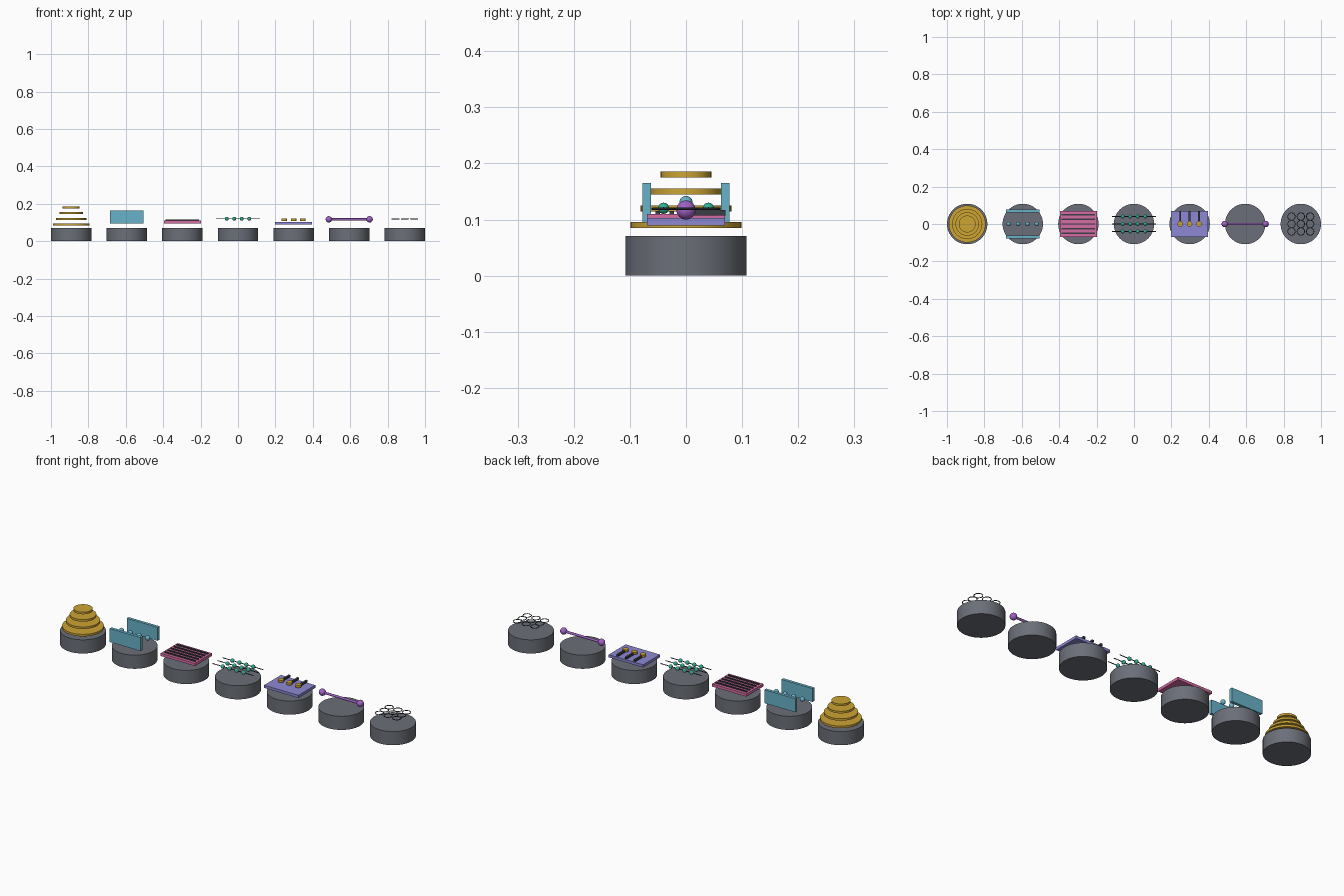
import bpy
from math import radians, pi

if "Cube" in bpy.data.objects:
    bpy.data.objects.remove(bpy.data.objects["Cube"], do_unlink=True)


def material(name, r, g, b):
    lin = [((c / 255 + 0.055) / 1.055) ** 2.4 for c in (r, g, b)] + [1]
    mat = bpy.data.materials.new(name)
    mat.use_nodes = True
    mat.diffuse_color = lin
    mat.node_tree.nodes["Principled BSDF"].inputs["Base Color"].default_value = lin
    return mat


GREY = material("slate grey", 107, 111, 120)
DARK = material("charcoal", 58, 62, 70)
GOLD = material("gold", 205, 165, 52)
BLUE = material("sky blue", 104, 178, 202)
PINK = material("pink", 214, 108, 164)
TEAL = material("teal", 48, 176, 148)
LILAC = material("periwinkle", 140, 136, 212)
PURPLE = material("purple", 160, 98, 196)


def finish(name, mat, smooth=True):
    ob = bpy.context.object
    ob.name = name
    ob.data.materials.append(mat)
    if smooth:
        bpy.ops.object.shade_smooth_by_angle(angle=radians(35))
    return ob


def cylinder(name, mat, loc, r, depth, axis="z", sides=48):
    rot = {"x": (0, pi / 2, 0), "y": (pi / 2, 0, 0), "z": (0, 0, 0)}[axis]
    bpy.ops.mesh.primitive_cylinder_add(vertices=sides, radius=r, depth=depth,
                                        location=loc, rotation=rot)
    return finish(name, mat)


def ball(name, mat, loc, r):
    bpy.ops.mesh.primitive_uv_sphere_add(segments=24, ring_count=12, radius=r, location=loc)
    return finish(name, mat)


def box(name, mat, loc, size):
    bpy.ops.mesh.primitive_cube_add(size=1, location=loc)
    bpy.context.object.scale = size
    return finish(name, mat, smooth=False)


# Row of round pedestals
STEP = 0.2973
xs = [STEP * (i - 3) for i in range(7)]
for x in xs:
    cylinder("pedestal", GREY, (x, 0, 0.0355), 0.108, 0.071, sides=64)

# Stack of shrinking discs
for i in range(4):
    cylinder("stacked_disc", GOLD, (xs[0], 0, 0.09 + 0.03 * i), 0.0985 - 0.0178 * i, 0.0107)

# Two walls with a row of beads between
for s in (-1, 1):
    box("side_wall", BLUE, (xs[1], 0.07 * s, 0.13), (0.178, 0.0155, 0.07))
for i in range(4):
    ball("wall_bead", BLUE, (xs[1] + 0.05 * (i - 1.5), 0, 0.13), 0.012)

# Striped slab
box("striped_slab", PINK, (xs[2], 0, 0.103), (0.198, 0.139, 0.014))
for i in range(5):
    box("slab_bar", DARK, (xs[2], 0.025 * (i - 2), 0.112), (0.178, 0.008, 0.006))

# Beads on three rods
for j in (-1, 0, 1):
    cylinder("bead_rod", DARK, (xs[3], 0.04 * j, 0.12), 0.002, 0.234, "x", 12)
    for i in range(4):
        ball("rod_bead", TEAL, (xs[3] + 0.04 * (i - 1.5), 0.04 * j, 0.12), 0.01)

# Slider panel with knobs
box("slider_panel", LILAC, (xs[4], 0, 0.096), (0.198, 0.139, 0.014))
for i in (-1, 0, 1):
    x = xs[4] + 0.05 * i
    box("slider_arm", DARK, (x, 0.035, 0.112), (0.01, 0.07, 0.01))
    cylinder("slider_knob", GOLD, (x, 0, 0.115), 0.0145, 0.012, sides=32)

# Bar with a ball at each end
cylinder("ball_bar", PURPLE, (xs[5], 0, 0.117), 0.006, 0.218, "x", 24)
for s in (-1, 1):
    ball("bar_end", PURPLE, (xs[5] + 0.109 * s, 0, 0.117), 0.0172)

# Grid of thin rings
for i in (-1, 0, 1):
    for j in (-1, 0, 1):
        bpy.ops.mesh.primitive_torus_add(location=(xs[6] + 0.05 * i, 0.04 * j, 0.119),
                                         major_radius=0.02, minor_radius=0.002,
                                         major_segments=32, minor_segments=8)
        finish("thin_ring", DARK)
